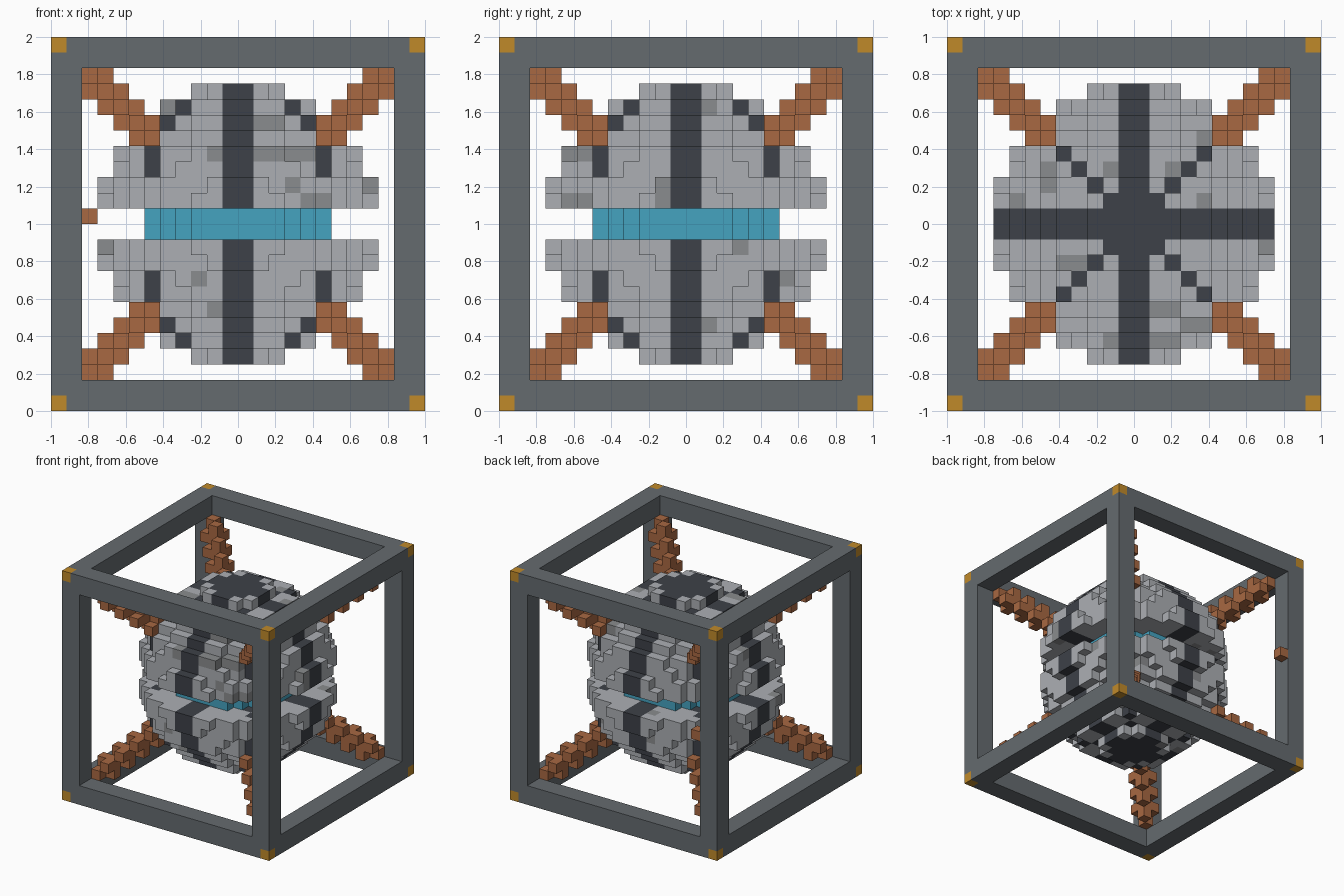
import bpy, bmesh, random
from itertools import product
from mathutils import Vector

if "Cube" in bpy.data.objects:
    bpy.data.objects.remove(bpy.data.objects["Cube"])

CELL = 1 / 12
random.seed(4)


def material(name, rgb):
    lin = [((c / 255 + 0.055) / 1.055) ** 2.4 for c in rgb] + [1]
    m = bpy.data.materials.new(name)
    m.use_nodes = True
    m.diffuse_color = lin
    m.node_tree.nodes["Principled BSDF"].inputs["Base Color"].default_value = lin
    return m


light = material("light grey stone", (172, 175, 180))
worn = material("worn grey stone", (138, 140, 142))
dark = material("dark band", (61, 65, 72))
teal = material("teal core", (69, 163, 192))
steel = material("steel grey", (101, 107, 111))
gold = material("gold", (192, 138, 42))
copper = material("copper", (168, 104, 66))

AXES = [Vector(v) for v in ((1, 0, 0), (0, 1, 0), (0, 0, 1))]


def build(name, cells, mats, pick=lambda c: 0, hidden=()):
    """Make a blocky object from the exposed sides of a set of grid cells."""
    bm = bmesh.new()
    for c in sorted(cells):
        mid = Vector(c) + Vector((0.5, 0.5, 0.5))
        for a, side in product(range(3), (-1, 1)):
            n = AXES[a] * side
            near = tuple(int(v) for v in Vector(c) + n)
            if near in cells or near in hidden:
                continue
            u, v = AXES[(a + 1) % 3] / 2, AXES[(a + 2) % 3] / 2 * side
            ring = (-u - v, u - v, u + v, v - u)
            face = bm.faces.new([bm.verts.new((mid + n / 2 + r) * CELL + AXES[2]) for r in ring])
            face.material_index = pick(c)
    bmesh.ops.remove_doubles(bm, verts=bm.verts, dist=0.001)
    mesh = bpy.data.meshes.new(name)
    bm.to_mesh(mesh)
    bm.free()
    for m in mats:
        mesh.materials.append(m)
    obj = bpy.data.objects.new(name, mesh)
    bpy.context.collection.objects.link(obj)
    return obj


def mirror(i):
    """Distance of a cell from the middle, the same on both sides."""
    return i if i >= 0 else -1 - i


def radius2(c):
    return sum((i + 0.5) ** 2 for i in c)


# Outer frame with gold corner cubes
frame = {c for c in product(range(-12, 12), repeat=3)
         if sum(mirror(i) >= 10 for i in c) >= 2}
build("outer_frame", frame, [steel, gold],
      lambda c: int(all(mirror(i) == 11 for i in c)))

# Split sphere and the core inside its slot
ball = set(product(range(-9, 9), repeat=3))
shell = {c for c in ball if radius2(c) < 83.7 and mirror(c[2]) > 0}
core = {c for c in ball if radius2(c) < 37.5 and mirror(c[2]) == 0}


def outermost(axis, side, a, b):
    """Surface cell met first when looking along an axis."""
    line = [c for c in shell if [c[i] for i in range(3) if i != axis] == [a, b]]
    return max(line, key=lambda c: c[axis] * side, default=None)


# Worn blocks: placed ones on three sides, scattered ones elsewhere
spots = {
    (1, -1): [(1, 4), (2, 4), (3, 4), (4, 4), (-2, 4), (1, 6), (2, 6), (3, 2),
              (4, 1), (8, 2), (-9, -2), (-3, -4), (-2, -6)],
    (0, 1): [(1, 7), (-7, 1), (-2, 1), (-2, 2), (3, -2), (6, -4), (1, -7)],
    (2, 1): [(-8, 1), (2, 3), (4, 1), (4, 5), (-5, -3), (-4, -3), (8, -2),
             (1, -6), (2, -6), (3, -7), (4, -7), (1, -8), (-2, -8)],
}
worn_cells = {outermost(axis, side, a, b)
              for (axis, side), places in spots.items() for a, b in places}
worn_cells |= {c for c in sorted(shell)
               if c[0] < 0 and c[1] > 0 and random.random() < 0.06}


def shell_colour(c):
    x, y = mirror(c[0]), mirror(c[1])
    if x == 0 or y == 0 or x == y:
        return 2
    return int(c in worn_cells)


build("split_sphere", shell, [light, worn, dark], shell_colour, core)
build("core", core, [teal], hidden=shell)

# Stepped struts from the sphere to the frame corners
strut = {(9, 9, 9)}
for k in range(5, 9):
    strut |= {(k, k, k), (k + 1, k, k), (k, k + 1, k), (k, k, k + 1)}
for sx, sy, sz in product((0, 1), repeat=3):
    cells = {tuple(-1 - i if s else i for i, s in zip(c, (sx, sy, sz))) for c in strut}
    name = "_".join((("upper", "lower")[sz], ("back", "front")[sy], ("left", "right")[sx], "strut"))
    build(name, cells, [copper], hidden=shell)

# Small knob on one post
build("post_knob", {(-10, 11, 0)}, [copper])
